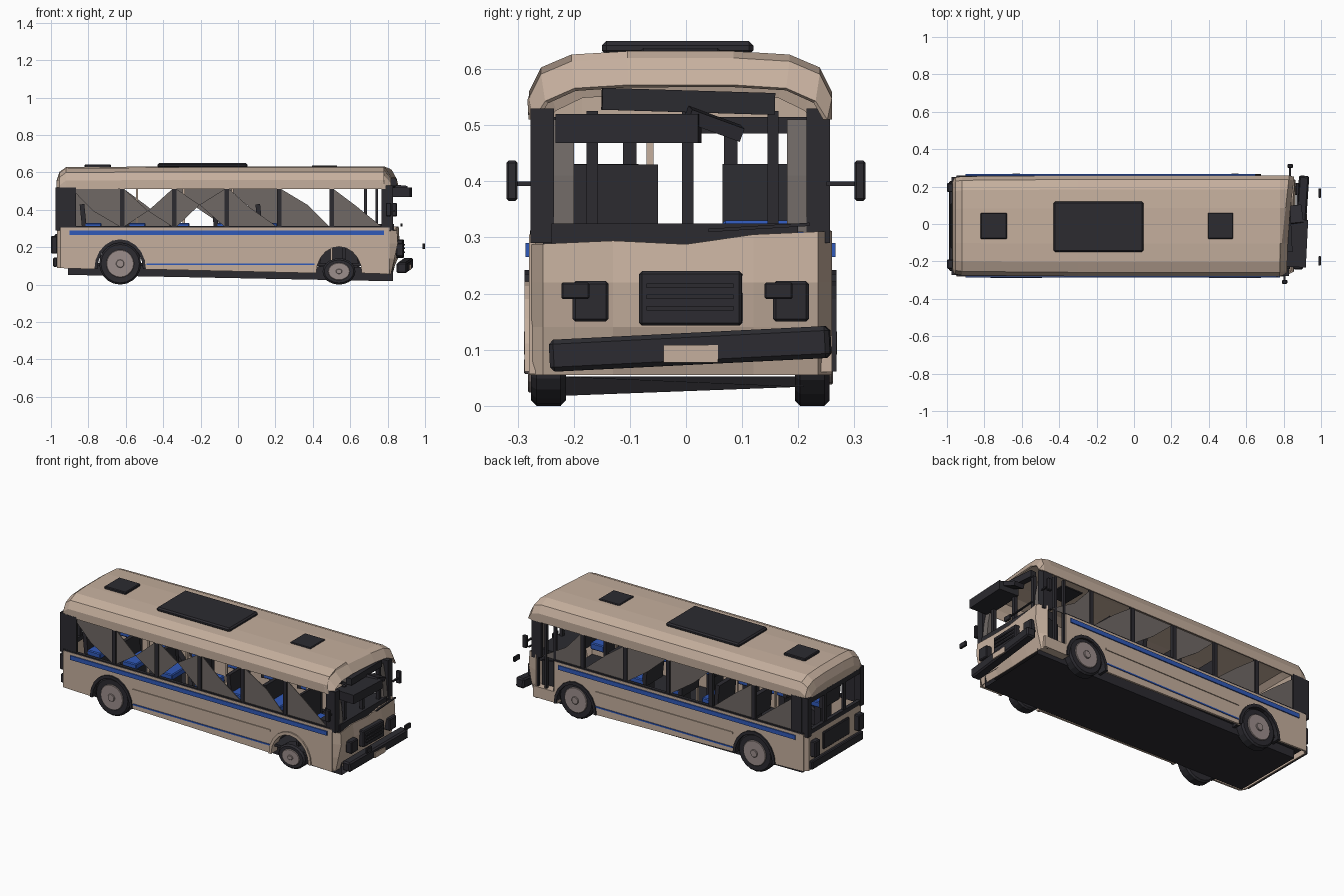
import bpy, bmesh, math, random
from mathutils import Matrix, Vector

if "Cube" in bpy.data.objects:
    bpy.data.objects.remove(bpy.data.objects["Cube"])

random.seed(4)
CY = -0.01            # body centre line
HW = 0.27             # half width


def mat(name, col):
    m = bpy.data.materials.new(name)
    m.diffuse_color = (*col, 1)
    m.use_nodes = True
    m.node_tree.nodes["Principled BSDF"].inputs["Base Color"].default_value = m.diffuse_color
    return m


PAINT = mat("weathered_paint", (0.56, 0.43, 0.34))
DARK = mat("charred_black", (0.025, 0.024, 0.03))
BLUE = mat("blue", (0.03, 0.10, 0.48))
HUB = mat("hub_metal", (0.33, 0.27, 0.26))
GLASS = mat("sooty_glass", (0.16, 0.14, 0.13))


def finish(name, bm, m, thick=0):
    bmesh.ops.recalc_face_normals(bm, faces=bm.faces)
    me = bpy.data.meshes.new(name)
    bm.to_mesh(me)
    bm.free()
    me.materials.append(m)
    ob = bpy.data.objects.new(name, me)
    bpy.context.collection.objects.link(ob)
    if thick:
        s = ob.modifiers.new("thickness", 'SOLIDIFY')
        s.thickness = thick
    return ob


def box(name, x, y, z, m, rot=(0, 0, 0), bevel=0):
    """Box from (min, max) ranges, optionally turned about its centre."""
    bm = bmesh.new()
    bmesh.ops.create_cube(bm, size=1)
    for v in bm.verts:
        v.co = Vector([v.co[i] * (r[1] - r[0]) for i, r in enumerate((x, y, z))])
    if bevel:
        bmesh.ops.bevel(bm, geom=bm.edges[:], offset=bevel, segments=1, affect='EDGES')
    ob = finish(name, bm, m)
    ob.location = [(r[0] + r[1]) / 2 for r in (x, y, z)]
    ob.rotation_euler = rot
    return ob


def prism(name, pts, y0, y1, m):
    """Side-view (x, z) outline extruded along y."""
    bm = bmesh.new()
    f = bm.faces.new([bm.verts.new((x, y0, z)) for x, z in pts])
    r = bmesh.ops.extrude_face_region(bm, geom=[f])
    for v in r['geom']:
        if isinstance(v, bmesh.types.BMVert):
            v.co.y = y1
    return finish(name, bm, m)


def grid(name, rows, m, thick=0):
    """Sheet through equally long rows of points."""
    bm = bmesh.new()
    vs = [[bm.verts.new(p) for p in r] for r in rows]
    for a, b in zip(vs, vs[1:]):
        for i in range(len(a) - 1):
            bm.faces.new((a[i], a[i + 1], b[i + 1], b[i]))
    return finish(name, bm, m, thick)


def disc(name, c, r, w, m, squash=1, n=20):
    bm = bmesh.new()
    bmesh.ops.create_cone(bm, cap_ends=True, segments=n, radius1=r, radius2=r, depth=w,
                          matrix=Matrix.Rotation(math.pi / 2, 4, 'X'))
    for v in bm.verts:
        v.co.z *= squash
    caps = [e for e in bm.edges if abs(e.verts[0].co.y - e.verts[1].co.y) < 1e-5]
    bmesh.ops.bevel(bm, geom=caps, offset=w * 0.15, segments=1, affect='EDGES')
    ob = finish(name, bm, m)
    ob.location = c
    return ob


# Roof shell: one arch profile lofted along x, domed ends, crumpled nose
half = [(1, 0.51), (1, 0.56), (0.92, 0.603), (0.72, 0.626), (0.35, 0.632)]
arch = [(-y, z) for y, z in half] + [(y, z) for y, z in reversed(half)]
rows = []
for x, w, drop in [(-0.97, 0.9, 0.075), (-0.955, 0.96, 0.03), (-0.92, 0.98, 0.004), (-0.3, 1, 0),
                   (0.3, 1, 0), (0.78, 1, 0)]:
    rows.append([(x, CY + y * HW * w, max(0.51, z - drop)) for y, z in arch])
rows.append([(0.80 + 0.03 * y, CY + y * HW, max(0.51, z - 0.012)) for y, z in arch])
rows.append([(0.825 + 0.02 * y + 0.012 * abs(y), CY + y * HW * 0.97, max(0.51, z - 0.06))
             for y, z in arch])
grid("roof_shell", rows, PAINT, 0.008)
grid("rear_roof_cap", [rows[0], [(-0.972, p[1], 0.51) for p in rows[0]]], PAINT)

# Roof units
box("air_conditioner", (-0.43, 0.05), (-0.15, 0.12), (0.625, 0.65), DARK, bevel=0.008)
box("rear_hatch", (-0.82, -0.68), (-0.08, 0.06), (0.625, 0.643), DARK, bevel=0.004)
box("front_hatch", (0.395, 0.53), (-0.08, 0.06), (0.62, 0.638), DARK, bevel=0.004)


# Lower side walls with wheel arches; the +y wall stops at the door
def low(x):
    return 0.088 - 0.018 * (x + 0.95)


def side_outline(x_end):
    pts = [(-0.95, 0.305), (-0.95, low(-0.95))]
    for xc in (-0.63, 0.54):
        for i in range(11):
            a = math.pi * (1 - i / 10)
            pts.append((xc + 0.125 * math.cos(a), low(xc) + 0.15 * math.sin(a)))
    return pts + [(x_end, low(x_end)), (x_end, 0.305)]


for s, x_end, label in ((-1, 0.81, "right"), (1, 0.68, "left")):
    yo = CY + s * HW
    prism(label + "_lower_side", side_outline(x_end), yo - s * 0.012, yo, PAINT)
    box(label + "_stripe", (-0.9, x_end - 0.03), sorted((yo, yo + s * 0.006)), (0.265, 0.29), BLUE)
    box(label + "_thin_stripe", (-0.49, 0.41), sorted((yo, yo + s * 0.004)), (0.105, 0.113), BLUE)
    box(label + "_skirt_rib", (-0.49, 0.41), sorted((yo, yo + s * 0.005)), (0.19, 0.20), PAINT)
    # Wheel arch flares
    for xc, m in ((-0.63, DARK), (0.54, PAINT if s < 0 else DARK)):
        ring = []
        for r, order in ((0.138, 1), (0.122, -1)):
            for i in range(11)[::order]:
                a = math.pi * i / 10
                ring.append((xc + r * math.cos(a), low(xc) + r * 1.16 * math.sin(a)))
        prism("wheel_arch_flare", ring, yo - s * 0.05, yo + s * 0.008, m)
    # Window pillars and rails
    for i in range(7):
        px = -0.90 + 0.28 * i
        w = 0.035 if i == 0 else 0.012
        box(label + "_pillar", (px - w, px + w), sorted((yo - s * 0.022, yo - s * 0.004)),
            (0.30, 0.52), DARK)
    box(label + "_sill_rail", (-0.95, x_end), sorted((yo - s * 0.02, yo - s * 0.002)), (0.295, 0.312), DARK)
    # Broken glass wedges left in the frames
    yg = yo - s * 0.013
    for i in range(6):
        a, b = -0.888 + 0.28 * i, -0.632 + 0.28 * i
        c = ((a + b) / 2 + random.uniform(-0.03, 0.03), 0.41 + random.uniform(-0.02, 0.02))
        corner = [(a, 0.31), (b, 0.31), (b, 0.51), (a, 0.51)]
        for k in ((1, 3), (1, 3), (0, 3), (1, 2))[random.randrange(4)]:
            prism("broken_glass", [corner[k], corner[(k + 1) % 4], c], yg - 0.002, yg + 0.002, GLASS)
    # Front and rear corner posts, mirror
    box("front_corner_post", (0.785, 0.83), sorted((yo - s * 0.045, yo - s * 0.003)), (0.29, 0.53), DARK)
    box("rear_corner_post", (-0.975, -0.935), sorted((yo - s * 0.04, yo - s * 0.008)), (0.29, 0.52), DARK)
    prism("windshield_glass_shard", [(0.80, 0.31), (0.83, 0.31), (0.82, 0.41), (0.80, 0.51)],
          CY + s * 0.19, CY + s * 0.235, GLASS)
    mx = 0.825 + 0.015 * s
    box("mirror", (mx - 0.02, mx + 0.01), (s * 0.31 - 0.01, s * 0.31 + 0.01), (0.365, 0.437), DARK, bevel=0.004)
    box("mirror_arm", (mx - 0.01, mx), sorted((s * 0.25, s * 0.305)), (0.392, 0.40), DARK)

# Door opening on the left: step and folded leaves
yl = CY + HW
box("door_step", (0.66, 0.82), (yl - 0.05, yl), (0.06, 0.125), PAINT)
for x in (0.675, 0.735, 0.79):
    box("door_frame", (x, x + 0.014), (yl - 0.025, yl - 0.008), (0.12, 0.51), DARK)
box("door_lower_panel", (0.68, 0.79), (yl - 0.06, yl - 0.05), (0.12, 0.27), DARK, (0, 0, 0.25))

# Dented front and rear panels wrapping the corners
ys = [-0.28, -0.255, -0.13, 0, 0.12, 0.235, 0.26]
front = []
for z, off in ((0.055, 0.82), (0.14, 0.85), (0.22, 0.86), (0.30, 0.85)):
    front.append([(0.80 if abs(y - CY) > 0.26 else off + random.uniform(-0.008, 0.008) + 0.03 * y, y,
                   z + (0.012 * y / 0.27 if z > 0.25 else 0) - (0.012 if z > 0.25 and y == 0 else 0))
                  for y in ys])
grid("front_panel", front, PAINT, 0.008)
rear = [[(-0.945 if abs(y - CY) > 0.26 else -0.968, y, z) for y in ys] for z in (0.088, 0.2, 0.305)]
grid("rear_panel", rear, PAINT, 0.008)

# Front trim
box("grille", (0.845, 0.885), (-0.083, 0.10), (0.143, 0.24), DARK, (0, 0, -0.04), 0.005)
for z in (0.17, 0.19, 0.21):
    box("grille_slat", (0.884, 0.892), (-0.07, 0.085), (z, z + 0.008), DARK)
bumper = box("front_bumper", (0.865, 0.92), (-0.243, 0.258), (0.073, 0.13), DARK, (0.05, 0, -0.07), 0.008)
box("bumper_plate", (0.917, 0.925), (-0.04, 0.057), (0.077, 0.108), PAINT)
for y in (-0.17, 0.187):
    box("headlight", (0.845, 0.885), (y - 0.032, y + 0.032), (0.15, 0.222), DARK, bevel=0.005)
for y in (-0.197, 0.165):
    box("loose_lamp", (0.986, 1.0), (y - 0.025, y + 0.025), (0.19, 0.22), DARK, bevel=0.003)
box("fallen_sign_box", (0.80, 0.925), (-0.23, 0.025), (0.468, 0.52), DARK, (0, 0, -0.05))
box("sign_panel", (0.805, 0.84), (-0.15, 0.158), (0.523, 0.562), DARK, (-0.03, 0, 0.05))
box("hanging_trim", (0.83, 0.90), (0.0, 0.10), (0.49, 0.515), DARK, (-0.35, 0.1, 0.1))
for y in (-0.167, 0.003, 0.155):
    box("windshield_post", (0.80, 0.82), (y - 0.01, y + 0.01), (0.30, 0.525), DARK)
box("wiper", (0.87, 0.88), (0.04, 0.22), (0.315, 0.321), DARK, (0.06, 0, 0))
box("dashboard", (0.70, 0.835), (-0.24, 0.20), (0.25, 0.325), DARK)

# Rear trim
for y in (-0.10, 0.08):
    box("rear_window_post", (-0.97, -0.955), (y - 0.012, y + 0.012), (0.30, 0.515), DARK)
box("rear_window_rail", (-0.972, -0.95), (-0.26, 0.24), (0.30, 0.325), DARK)
box("rear_window_header", (-0.972, -0.95), (-0.25, 0.23), (0.485, 0.515), DARK)
box("rear_bumper", (-0.988, -0.965), (-0.25, 0.23), (0.095, 0.145), DARK, bevel=0.005)
box("engine_cover", (-0.98, -0.965), (-0.13, 0.11), (0.17, 0.27), DARK, bevel=0.004)
for y in (-0.215, 0.195):
    box("tail_light", (-1.0, -0.965), (y - 0.025, y + 0.025), (0.165, 0.26), DARK, bevel=0.005)

# Sagging underbody
grid("underbody", [[(x, y, z) for y, z in ((-0.215, z0 - t), (0.21, z0 + t), (0.21, z0 + 0.065),
                                          (-0.215, z0 + 0.065), (-0.215, z0 - t))]
                   for x, z0, t in ((-0.91, 0.052, 0), (0.83, 0.026, 0.008))], DARK)
box("floor", (-0.94, 0.80), (-0.265, 0.245), (0.10, 0.115), DARK)

# Wheels; the front right one is flattened
for x in (-0.63, 0.54):
    for s in (-1, 1):
        flat = s < 0 and x > 0
        r, q = (0.088, 0.8) if flat else (0.112, 1)
        y = CY + s * 0.235
        c = (x, y, r * q)
        disc("tyre", c, r, 0.062, DARK, q)
        disc("wheel_hub", (x, y + s * 0.029, r * q), r * 0.66, 0.016, HUB, q)
        disc("hub_cap", (x, y + s * 0.036, r * q), r * 0.2, 0.016, HUB, q, 10)
    box("axle", (x - 0.015, x + 0.015), (-0.22, 0.2), (0.085, 0.115), DARK)

# Seats on both sides and grab poles
for i in range(6):
    x = -0.82 + 0.235 * i
    for y in (-0.165, 0.145):
        box("seat_cushion", (x, x + 0.09), (y - 0.08, y + 0.08), (0.295, 0.33), BLUE, bevel=0.005)
        box("seat_back", (x - 0.02, x + 0.005), (y - 0.08, y + 0.08), (0.295, 0.43), DARK, (0, -0.1, 0))
        box("seat_base", (x + 0.02, x + 0.06), (y - 0.05, y + 0.05), (0.11, 0.30), DARK)
for x in (-0.54, -0.29, -0.03, 0.5):
    box("grab_pole", (x - 0.006, x + 0.006), (-0.07, -0.058), (0.11, 0.52), PAINT)
box("driver_partition", (0.56, 0.575), (-0.255, -0.05), (0.11, 0.43), DARK)
box("driver_seat", (0.60, 0.69), (-0.20, -0.09), (0.24, 0.28), BLUE, bevel=0.005)
